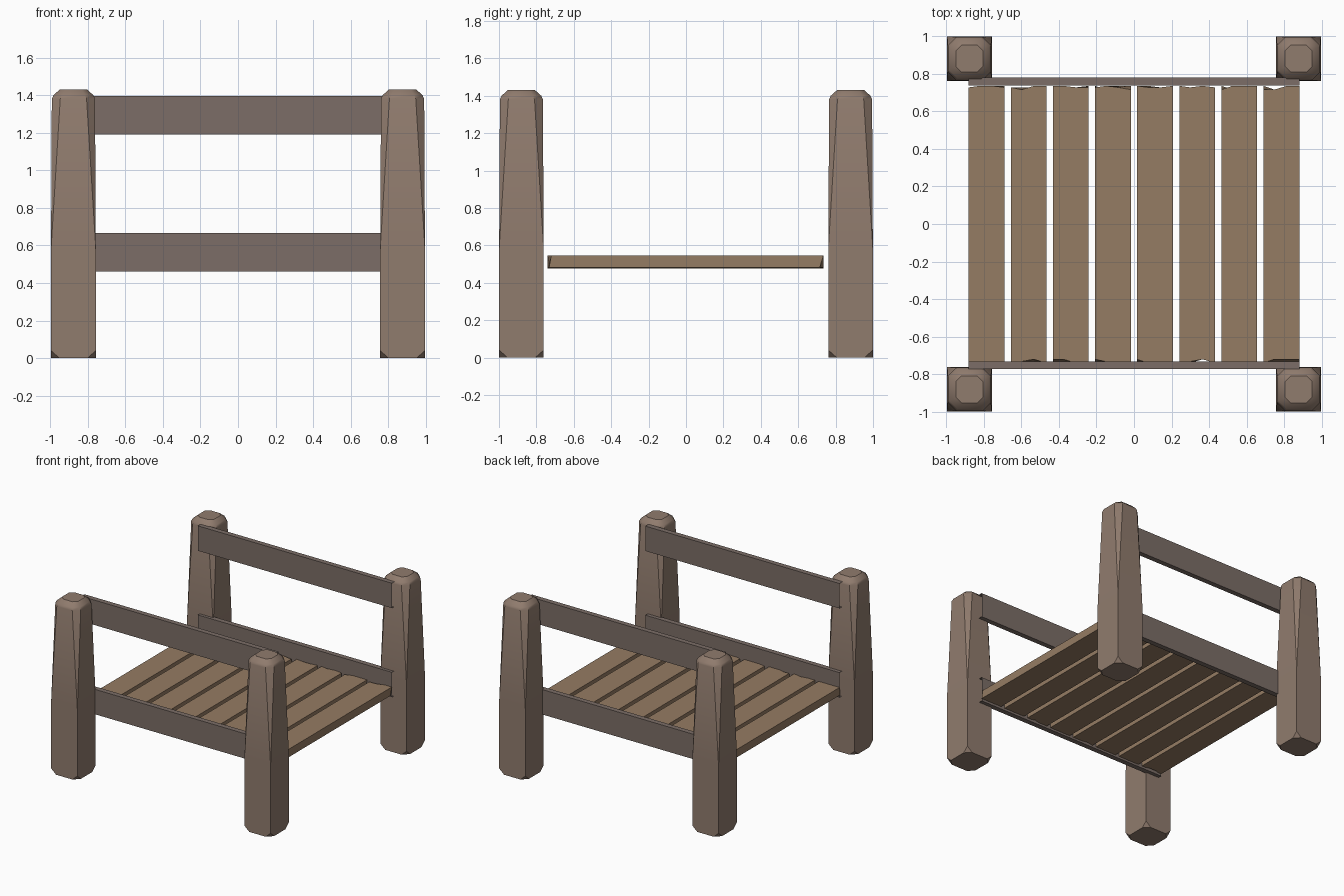
import bpy, bmesh, random

if "Cube" in bpy.data.objects:
    bpy.data.objects.remove(bpy.data.objects["Cube"])

random.seed(4)


def material(name, rgb):
    m = bpy.data.materials.new(name)
    m.diffuse_color = (*rgb, 1)
    m.use_nodes = True
    m.node_tree.nodes["Principled BSDF"].inputs["Base Color"].default_value = m.diffuse_color
    return m


POST = material("post_wood", (0.28, 0.20, 0.155))
RAIL = material("rail_wood", (0.20, 0.155, 0.135))
PLANK = material("plank_wood", (0.30, 0.20, 0.125))


def loft(name, rings, mat, caps=True):
    """Skin matching closed rings of points, optionally capping both ends."""
    bm = bmesh.new()
    rows = [[bm.verts.new(p) for p in ring] for ring in rings]
    for a, b in zip(rows, rows[1:]):
        for i in range(len(a)):
            j = (i + 1) % len(a)
            bm.faces.new((a[i], a[j], b[j], b[i]))
    if caps:
        bm.faces.new(rows[0][::-1])
        bm.faces.new(rows[-1])
    bmesh.ops.remove_doubles(bm, verts=bm.verts, dist=0.0005)
    bmesh.ops.recalc_face_normals(bm, faces=bm.faces)
    mesh = bpy.data.meshes.new(name)
    bm.to_mesh(mesh)
    bm.free()
    mesh.materials.append(mat)
    ob = bpy.data.objects.new(name, mesh)
    bpy.context.collection.objects.link(ob)
    return ob


def octagon(cx, cy, z, h, c):
    """Square of half-width h with corners cut by c."""
    k = h - c
    pts = [(h, -k), (h, k), (k, h), (-k, h), (-h, k), (-h, -k), (-k, -h), (k, -h)]
    return [(cx + x, cy + y, z) for x, y in pts]


# Corner posts: cut bottom corners, edge chamfers widening upward, bevelled cap
post_profile = [(0, 0.119, 0.045), (0.04, 0.119, 0.0), (0.58, 0.119, 0.0),
                (1.38, 0.115, 0.045), (1.40, 0.106, 0.044), (1.43, 0.072, 0.03)]
for sx, side in ((-1, "left"), (1, "right")):
    for sy, end in ((-1, "front"), (1, "back")):
        post = loft(f"{end}_{side}_post",
                    [octagon(sx * 0.876, sy * 0.88, *p) for p in post_profile], POST)
        bpy.context.view_layer.objects.active = post
        bpy.ops.object.select_all(action='DESELECT')
        post.select_set(True)
        bpy.ops.object.shade_smooth_by_angle(angle=0.6)

# Side rails: boards with open ends buried against the posts
for y, end in ((-0.752, "front"), (0.758, "back")):
    for z, level in ((0.563, "lower"), (1.293, "upper")):
        section = [(-0.021, -0.102), (0.021, -0.102), (0.021, 0.102), (-0.021, 0.102)]
        loft(f"{end}_{level}_rail",
             [[(x, y + dy, z + dz) for dy, dz in section] for x in (-0.88, 0.88)],
             RAIL, caps=False)

# Seat planks with splintered ends: skin top to bottom around a ragged outline
def plank_outline(x0, z):
    cols = [x0 + 0.19 * t for t in (0, 0.3, 0.65, 1)]
    ragged = lambda: random.choice((0, 0, 0.008, 0.02))
    front = [(x, -0.74 + ragged(), z) for x in cols]
    back = [(x, 0.735 - ragged(), z) for x in reversed(cols)]
    return front + back


for i in range(8):
    x0 = -0.88 + i * 0.2243
    lift = random.uniform(-0.003, 0.003)
    loft(f"seat_plank_{i + 1}",
         [plank_outline(x0, 0.48 + lift), plank_outline(x0, 0.545 + lift)], PLANK)
